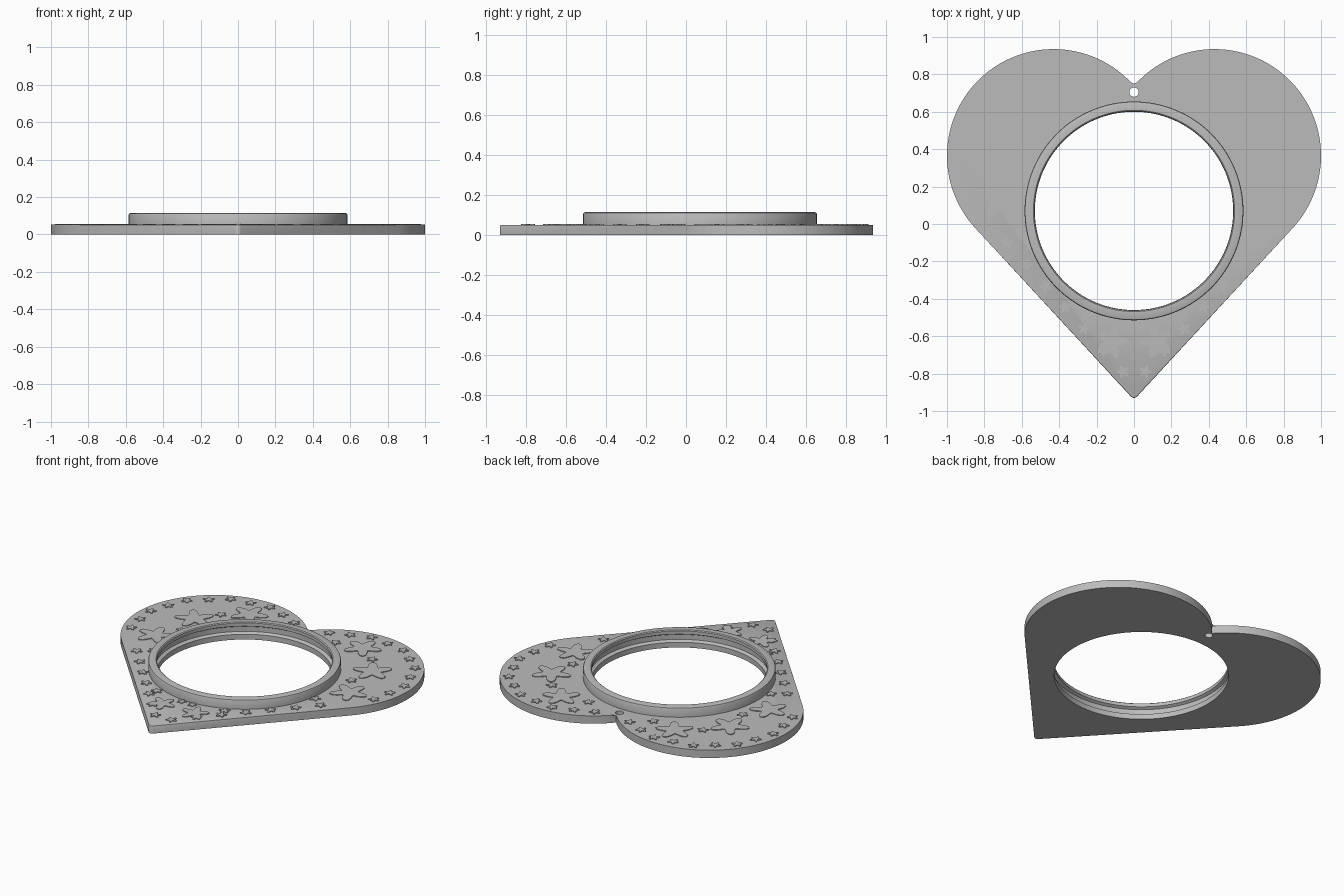
import bpy, bmesh, math
from math import sin, cos, pi, radians

cube = bpy.data.objects.get("Cube")
if cube:
    bpy.data.objects.remove(cube)

# One plain grey for the whole piece
grey = bpy.data.materials.new("plain_grey")
grey.use_nodes = True
grey.diffuse_color = (0.5, 0.5, 0.5, 1)
grey.node_tree.nodes["Principled BSDF"].inputs["Base Color"].default_value = (0.5, 0.5, 0.5, 1)

PLATE_TOP = 0.052
RING_Y = 0.07
LOBE_X, LOBE_Y, LOBE_R = 0.43, 0.365, 0.57


def finish(name, bm):
    bmesh.ops.recalc_face_normals(bm, faces=bm.faces)
    mesh = bpy.data.meshes.new(name)
    bm.to_mesh(mesh)
    bm.free()
    mesh.materials.append(grey)
    obj = bpy.data.objects.new(name, mesh)
    bpy.context.collection.objects.link(obj)
    return obj


def smooth(obj):
    bpy.ops.object.select_all(action='DESELECT')
    obj.select_set(True)
    bpy.context.view_layer.objects.active = obj
    bpy.ops.object.shade_smooth_by_angle(angle=radians(30))


def prism(bm, points, z0, z1):
    """Extrude a flat outline from z0 to z1 and return the top face."""
    low = [bm.verts.new((x, y, z0)) for x, y in points]
    high = [bm.verts.new((x, y, z1)) for x, y in points]
    bm.faces.new(low[::-1])
    top = bm.faces.new(high)
    n = len(points)
    for i in range(n):
        j = (i + 1) % n
        bm.faces.new((low[i], low[j], high[j], high[i]))
    return top


def circle(x, y, r, n):
    return [(x + r * cos(2 * pi * i / n), y + r * sin(2 * pi * i / n)) for i in range(n)]


# Heart outline: rounded tip, straight side, round lobe, then mirrored
slope = radians(-42.6)
notch = pi - math.acos(LOBE_X / LOBE_R)
tip = [(0.022 * sin(a), -0.908 - 0.022 * cos(a)) for a in (0, 0.25, 0.5, 0.75)]
lobe = [(LOBE_X + LOBE_R * cos(a), LOBE_Y + LOBE_R * sin(a))
        for a in (slope + (notch - slope) * i / 72 for i in range(73))]
right_half = tip + lobe[:-1]
outline = right_half + [(0, lobe[-1][1])] + [(-x, y) for x, y in right_half[:0:-1]]

bm = bmesh.new()
top = prism(bm, outline, 0, PLATE_TOP)
bmesh.ops.bevel(bm, geom=list(top.edges), offset=0.007, segments=2,
                profile=0.5, affect='EDGES')
plate = finish("heart_plate", bm)

# Openings for the ring and the hanging hole
bm = bmesh.new()
prism(bm, circle(0, RING_Y, 0.565, 128), -0.1, 0.2)
prism(bm, circle(0, 0.705, 0.025, 32), -0.1, 0.2)
cutter = finish("opening_cutter", bm)
cutter.hide_render = True
cutter.hide_set(True)
cut = plate.modifiers.new("openings", 'BOOLEAN')
cut.operation = 'DIFFERENCE'
cut.solver = 'EXACT'
cut.object = cutter
bpy.context.view_layer.objects.active = plate
bpy.ops.object.modifier_apply(modifier=cut.name)
bpy.data.objects.remove(cutter)
smooth(plate)

# Raised ring with a groove in its inner wall
profile = [(0.53, 0), (0.566, 0), (0.566, 0.05), (0.585, 0.05), (0.585, 0.106),
           (0.582, 0.112), (0.575, 0.115), (0.538, 0.115), (0.532, 0.110),
           (0.532, 0.088), (0.55, 0.078), (0.55, 0.045), (0.53, 0.035)]
bm = bmesh.new()
steps = 128
loops = [[bm.verts.new((r * cos(a), RING_Y + r * sin(a), z)) for r, z in profile]
         for a in (2 * pi * i / steps for i in range(steps))]
for i in range(steps):
    a, b = loops[i], loops[(i + 1) % steps]
    for j in range(len(profile)):
        k = (j + 1) % len(profile)
        bm.faces.new((a[j], b[j], b[k], a[k]))
smooth(finish("raised_ring", bm))


# Low relief flowers, mirrored across the plate
def flower(bm, x, y, size, turn):
    points = []
    for i in range(40):
        a = 2 * pi * i / 40
        r = size * (0.72 + 0.28 * cos(5 * a))
        points.append((x + r * cos(a + turn), y + r * sin(a + turn)))
    prism(bm, points, PLATE_TOP - 0.01, PLATE_TOP + 0.005)


blooms = [(0.42, 0.72, 0.12, 0.3), (0.66, 0.48, 0.125, 0.9),
          (0.72, 0.15, 0.12, 0.1), (0.12, -0.63, 0.09, 0.6)]
# Small flowers follow the lobe rim and the straight sides
for i, deg in enumerate(range(-24, 140, 15)):
    a = radians(deg)
    r = 0.5 if i % 2 else 0.515
    blooms.append((LOBE_X + r * cos(a), LOBE_Y + r * sin(a), 0.036, i * 0.7))
for i in range(7):
    t = i / 6
    blooms.append((0.06 + 0.62 * t, -0.79 + 0.69 * t, 0.036, i * 0.9))
blooms += [(0.24, 0.69, 0.036, 0.2), (0.56, 0.62, 0.036, 0.5), (0.63, 0.3, 0.036, 1.1),
           (0.6, -0.04, 0.036, 0.4), (0.25, -0.5, 0.036, 0.8), (0.04, -0.54, 0.03, 0.3)]
bm = bmesh.new()
for x, y, size, turn in blooms:
    flower(bm, x, y, size, turn)
    flower(bm, -x, y, size, pi - turn)
smooth(finish("relief_flowers", bm))
